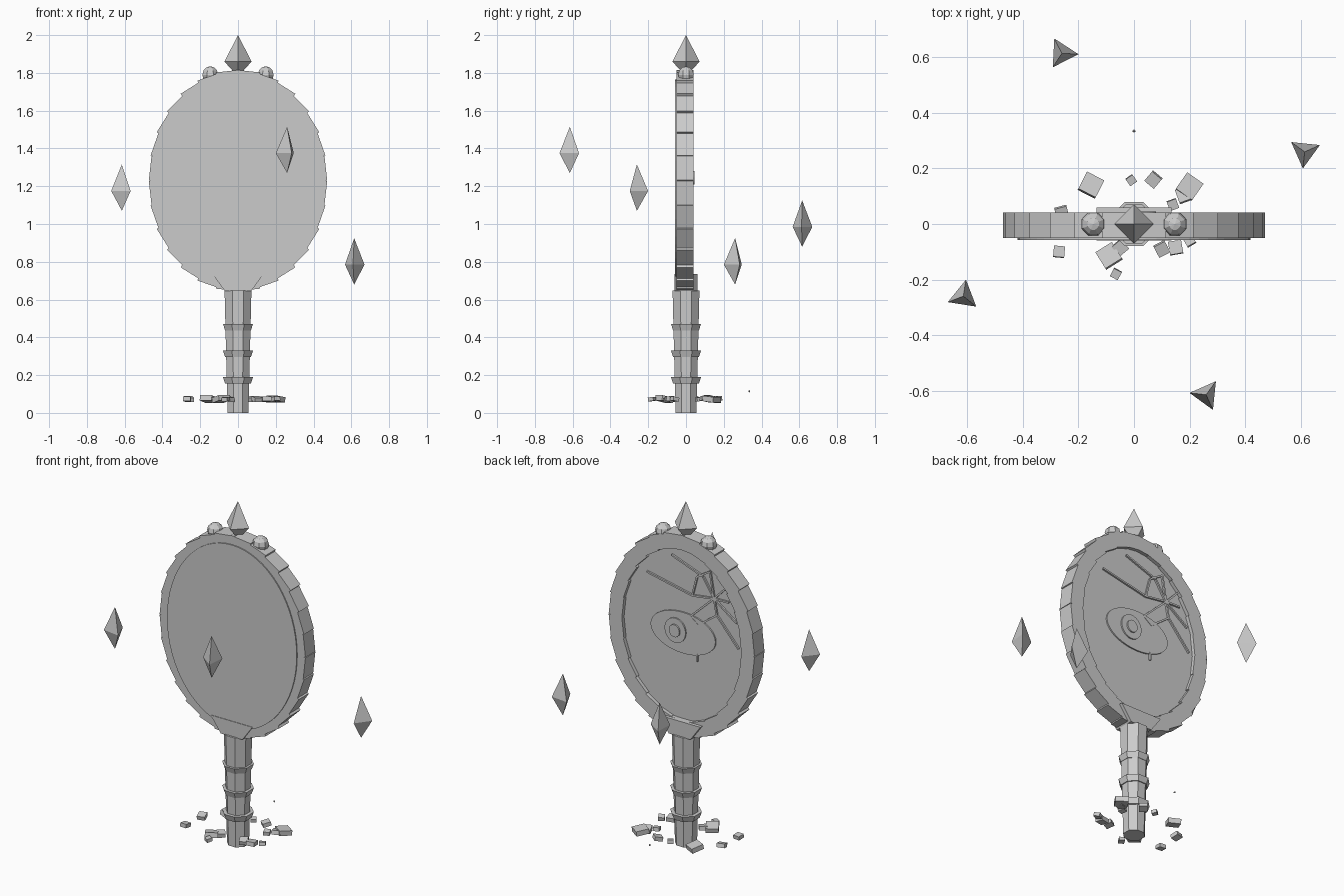
import bpy, bmesh, math
from mathutils import Matrix, Vector

if "Cube" in bpy.data.objects:
    bpy.data.objects.remove(bpy.data.objects["Cube"])

mat = bpy.data.materials.new("pale_stone_grey")
mat.diffuse_color = (0.6, 0.6, 0.6, 1)
mat.use_nodes = True
mat.node_tree.nodes["Principled BSDF"].inputs["Base Color"].default_value = mat.diffuse_color
CZ = 1.23  # height of the mirror centre


def finish(name, bm):
    bmesh.ops.recalc_face_normals(bm, faces=bm.faces)
    me = bpy.data.meshes.new(name)
    bm.to_mesh(me)
    bm.free()
    me.materials.append(mat)
    ob = bpy.data.objects.new(name, me)
    bpy.context.collection.objects.link(ob)
    return ob


def box(bm, size, matrix):
    bmesh.ops.create_cube(bm, size=1, matrix=matrix @ Matrix.Diagonal((*size, 1)))


def frustum(name, r0, r1, z0, z1, sides=8):
    bm = bmesh.new()
    bmesh.ops.create_cone(bm, cap_ends=True, segments=sides, radius1=r0, radius2=r1, depth=z1 - z0,
                          matrix=Matrix.Translation((0, 0, (z0 + z1) / 2)) @ Matrix.Rotation(math.pi / sides, 4, 'Z'))
    return finish(name, bm)


def prism(name, pts, y0, y1):
    """Extrude an xz outline from y0 to y1."""
    bm = bmesh.new()
    f = bm.faces.new([bm.verts.new((x, y0, z)) for x, z in pts])
    ext = bmesh.ops.extrude_face_region(bm, geom=[f])["geom"]
    bmesh.ops.translate(bm, vec=(0, y1 - y0, 0), verts=[v for v in ext if isinstance(v, bmesh.types.BMVert)])
    return finish(name, bm)


def ellipse(cx, cz, rx, rz, n):
    return [(cx + rx * math.cos(math.tau * i / n), cz + rz * math.sin(math.tau * i / n)) for i in range(n)]


def bipyramid(name, loc, r, up, down, sides, angle):
    bm = bmesh.new()
    rim = [bm.verts.new((r * math.cos(a), r * math.sin(a), 0))
           for a in (math.radians(angle) + math.tau * i / sides for i in range(sides))]
    for h in (up, -down):
        tip = bm.verts.new((0, 0, h))
        for i in range(sides):
            bm.faces.new((rim[i], rim[(i + 1) % sides], tip))
    finish(name, bm).location = loc


# Frame made of overlapping blocks around an ellipse
bm = bmesh.new()
N = 28
for i in range(N):
    t = math.tau * (i + 0.5) / N
    pos = Vector((0.4255 * math.cos(t), -0.005, CZ + 0.5405 * math.sin(t)))
    box(bm, (0.085, 0.092, 0.128), Matrix.Translation(pos) @ Matrix.Rotation(-t, 4, 'Y'))
finish("frame_blocks", bm)

# Mirror plate: proud on the front, recessed on the back
prism("mirror_plate", ellipse(0, CZ, 0.42, 0.535, 64), -0.057, 0.02)

# Eye on the recessed side
prism("eye", ellipse(0, 1.24, 0.21, 0.12, 40), 0.015, 0.028)
prism("iris", ellipse(0.046, 1.245, 0.068, 0.072, 24), 0.02, 0.036)
prism("pupil", ellipse(0.046, 1.245, 0.034, 0.036, 20), 0.03, 0.045)

# Crack strips radiating from an impact point, and the tear streak
hub = (-0.20, 1.493)
a, b, c, d = (-0.059, 1.474), (-0.09, 1.592), (-0.129, 1.603), (-0.174, 1.644)
e, f, g = (-0.046, 1.348), (-0.097, 1.31), (-0.218, 1.40)
cracks = [((0.235, 1.536), a), ((0.075, 1.677), c), (a, b), (b, d), (a, hub), (c, hub), (d, hub),
          (hub, e), (e, f), (f, g), (g, hub), (g, (-0.359, 1.239)), (hub, (-0.346, 1.387)),
          (hub, (-0.282, 1.579)), (hub, (-0.295, 1.495)), ((-0.09, 1.14), (-0.09, 1.095))]
bm = bmesh.new()
for p, q in cracks:
    dx, dz = q[0] - p[0], q[1] - p[1]
    mid = Matrix.Translation(((p[0] + q[0]) / 2, 0.024, (p[1] + q[1]) / 2))
    box(bm, (math.hypot(dx, dz), 0.012, 0.01), mid @ Matrix.Rotation(-math.atan2(dz, dx), 4, 'Y'))
finish("cracks_and_tear", bm)

# Flared bracket joining frame and handle
prism("bracket", [(-0.07, 0.645), (0.07, 0.645), (0.135, 0.735), (-0.135, 0.735)], -0.06, 0.06)

# Handle with three collars
frustum("handle", 0.06, 0.077, 0, 0.648)
for z in (0.155, 0.295, 0.437):
    frustum("handle_collar", 0.074, 0.086, z, z + 0.034)

# Top finial with a round stud on each side
bipyramid("finial", (0, 0, 1.86), 0.072, 0.14, 0.08, 4, 0)
for s in (-1, 1):
    bm = bmesh.new()
    bmesh.ops.create_uvsphere(bm, u_segments=8, v_segments=6, radius=0.045,
                              matrix=Matrix.Translation((s * 0.147, 0, 1.79)) @ Matrix.Rotation(math.pi / 8, 4, 'Z'))
    finish("stud", bm)

# Four floating shards
for x, y, z, ang in ((-0.615, -0.26, 1.175, 81), (0.26, -0.615, 1.375, 54),
                     (0.615, 0.26, 0.785, 24), (-0.26, 0.615, 0.985, -3)):
    bipyramid("floating_shard", (x, y, z), 0.06, 0.14, 0.105, 3, ang)

# Rubble around the foot: x, y, size, turn
rubble = [(-0.155, 0.14, 0.07, -27), (-0.01, 0.158, 0.03, 35), (0.07, 0.16, 0.045, -40),
          (0.2, 0.135, 0.072, -35), (0.18, 0.105, 0.05, 20), (0.14, 0.07, 0.035, 20),
          (-0.26, 0.04, 0.045, 15), (-0.27, -0.1, 0.04, -5), (-0.09, -0.115, 0.07, 32),
          (-0.065, -0.18, 0.032, -28), (0.1, -0.09, 0.045, 28), (0.15, -0.085, 0.048, 10),
          (0.2, -0.06, 0.035, 30), (-0.05, -0.085, 0.045, 40)]
bm = bmesh.new()
for i, (x, y, s, ang) in enumerate(rubble):
    tilt = Matrix.Rotation(math.radians((-12, 8, 14, -6)[i % 4]), 4, 'X')
    box(bm, (s, s, 0.014 + 0.2 * s),
        Matrix.Translation((x, y, 0.073)) @ Matrix.Rotation(math.radians(ang), 4, 'Z') @ tilt)
finish("rubble", bm)

# Tiny drop behind the foot
bm = bmesh.new()
bmesh.ops.create_icosphere(bm, subdivisions=1, radius=0.006, matrix=Matrix.Translation((0, 0.335, 0.115)))
finish("drop", bm)
